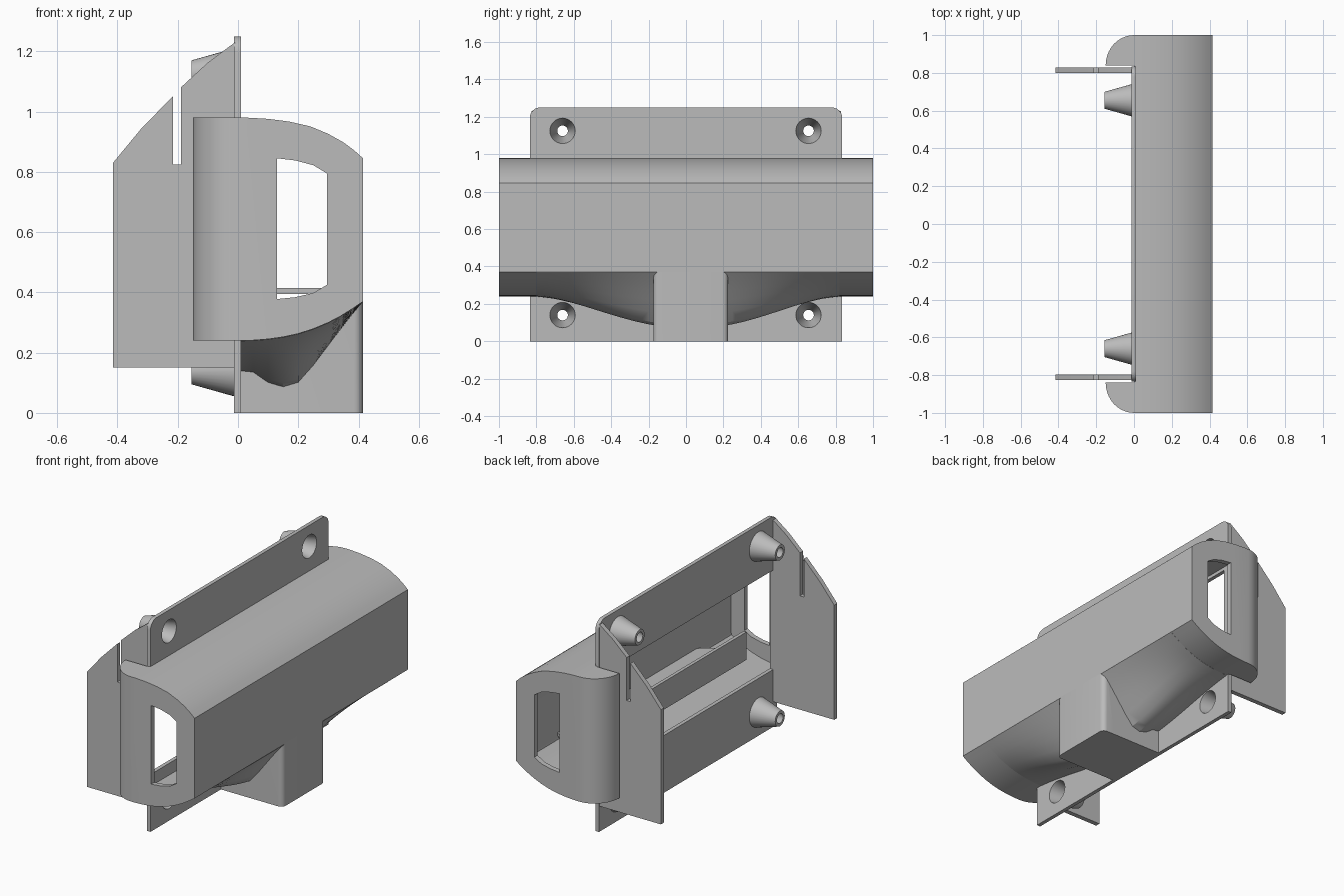
import bpy, bmesh, math
from mathutils import Matrix

if "Cube" in bpy.data.objects:
    bpy.data.objects.remove(bpy.data.objects["Cube"], do_unlink=True)

grey = bpy.data.materials.new("plain grey")
grey.use_nodes = True
grey.diffuse_color = (0.5, 0.5, 0.5, 1)
grey.node_tree.nodes["Principled BSDF"].inputs["Base Color"].default_value = (0.5, 0.5, 0.5, 1)


def finish(name, bm):
    bmesh.ops.recalc_face_normals(bm, faces=bm.faces)
    mesh = bpy.data.meshes.new(name)
    bm.to_mesh(mesh)
    bm.free()
    mesh.materials.append(grey)
    ob = bpy.data.objects.new(name, mesh)
    bpy.context.collection.objects.link(ob)
    return ob


def loft(name, rings):
    """Closed skin through a row of equal rings."""
    bm = bmesh.new()
    rows = [[bm.verts.new(p) for p in ring] for ring in rings]
    n = len(rows[0])
    for a, b in zip(rows, rows[1:]):
        for i in range(n):
            j = (i + 1) % n
            bm.faces.new((a[i], a[j], b[j], b[i]))
    bm.faces.new(rows[0])
    bm.faces.new(rows[-1])
    return finish(name, bm)


def prism(name, pts, axis, lo, hi):
    place = {"x": lambda a, b, t: (t, a, b),
             "y": lambda a, b, t: (a, t, b),
             "z": lambda a, b, t: (a, b, t)}[axis]
    return loft(name, [[place(a, b, t) for a, b in pts] for t in (lo, hi)])


def rect(a0, b0, a1, b1):
    return [(a0, b0), (a1, b0), (a1, b1), (a0, b1)]


def arc(cx, cy, rx, ry, start, end, n=10):
    angles = [math.radians(start + (end - start) * i / n) for i in range(n + 1)]
    return [(cx + rx * math.cos(t), cy + ry * math.sin(t)) for t in angles]


def cone(name, y, z, x0, x1, r0, r1):
    """Tapered cylinder along x, radius r0 at x0 and r1 at x1."""
    bm = bmesh.new()
    bmesh.ops.create_cone(bm, cap_ends=True, segments=32, radius1=r0, radius2=r1, depth=x1 - x0,
                          matrix=Matrix.Translation(((x0 + x1) / 2, y, z)) @ Matrix.Rotation(math.pi / 2, 4, "Y"))
    return finish(name, bm)


def boolean(ob, cutter, operation="DIFFERENCE"):
    mod = ob.modifiers.new("cut", "BOOLEAN")
    mod.operation, mod.solver, mod.object = operation, "EXACT", cutter
    bpy.context.view_layer.objects.active = ob
    bpy.ops.object.modifier_apply(modifier=mod.name)
    bpy.data.objects.remove(cutter, do_unlink=True)


# Section curves of the cover
top_curve = [(0.03, 0.98), (0.1, 0.976), (0.17, 0.967), (0.24, 0.951), (0.3, 0.926),
             (0.35, 0.898), (0.385, 0.872), (0.415, 0.845)]
low_curve = [(0, 0.24), (0.05, 0.241), (0.1, 0.245), (0.15, 0.252), (0.2, 0.263), (0.25, 0.279),
             (0.3, 0.3), (0.34, 0.321), (0.38, 0.346), (0.415, 0.37)]


def cover_volume(name, d):
    """Cover section crossed with its plan, both inset by d."""
    top = [(min(x, 0.415 - d), z - d) for x, z in top_curve]
    low = [(min(x, 0.415 - d), z + d) for x, z in low_curve]
    section = [(-0.3, 0.24 + d)] + low + top[::-1] + [(-0.3, 0.98 - d)]
    curl = arc(0, 0.84, 0.15 - d, 0.16 - d, 90, 180)
    inner = [(-0.15 + d, 0.8), (-0.25, 0.8)] if d else [(0, 0.84)]
    half = [(0.415 - d, 1 - d)] + curl + inner
    plan = half + [(x, -y) for x, y in half[::-1]]
    body = prism(name, section, "y", -1.2, 1.2)
    boolean(body, prism("plan_cutter", plan, "z", -0.5, 1.6), "INTERSECT")
    return body


# Hollow cover with a window in each end
cover = cover_volume("cover", 0)
boolean(cover, cover_volume("cavity_cutter", 0.03))
window = [(0.13, 0.378), (0.19, 0.384), (0.25, 0.398), (0.295, 0.425),
          (0.295, 0.795), (0.25, 0.822), (0.19, 0.838), (0.13, 0.845)]
boolean(cover, prism("window_cutter", window, "y", -1.3, 1.3))

# Mounting plate with rounded top corners and a large opening
outline = ([(-0.835, 0), (0.835, 0)] + arc(0.78, 1.195, 0.055, 0.055, 0, 90, 6)
           + arc(-0.78, 1.195, 0.055, 0.055, 90, 180, 6))
plate = prism("mounting_plate", outline, "x", -0.013, 0.01)
boolean(plate, prism("opening_cutter", rect(-0.8, 0.34, 0.8, 0.93), "x", -0.2, 0.2))

# Conical screw bosses with tapered holes
for side, y in (("front", -0.66), ("back", 0.655)):
    for level, z in (("lower", 0.14), ("upper", 1.125)):
        boss = cone(f"{level}_{side}_boss", y, z, -0.155, -0.013, 0.045, 0.085)
        boolean(boss, cone("hole_cutter", y, z, -0.165, 0.015, 0.026, 0.069))
        boolean(plate, cone("hole_cutter", y, z, -0.165, 0.015, 0.026, 0.069))

# Slotted side tabs
tab = [(-0.415, 0.15), (-0.01, 0.15), (-0.01, 1.23), (-0.1, 1.163), (-0.19, 1.08), (-0.19, 0.825),
       (-0.215, 0.825), (-0.215, 1.052), (-0.32, 0.945), (-0.415, 0.83)]
prism("front_tab", tab, "y", -0.825, -0.797)
prism("back_tab", tab, "y", 0.8, 0.828)

# Foot with rounded outer corners, trimmed to the underside of the cover
foot_plan = ([(0.005, -0.175)] + arc(0.385, -0.145, 0.03, 0.03, -90, 0, 6)
             + arc(0.385, 0.195, 0.03, 0.03, 0, 90, 6) + [(0.005, 0.225)])
foot = prism("foot", foot_plan, "z", 0, 0.6)
under = [(-0.1, 0), (0.5, 0), (0.5, 0.37)] + [(x, z + 0.005) for x, z in low_curve[::-1]] + [(-0.1, 0.245)]
boolean(foot, prism("underside_cutter", under, "y", -0.5, 0.5), "INTERSECT")

# Flared fairings between the cover and the foot
flare = [0.14, 0.135, 0.1, 0.085, 0.1, 0.157, 0.224, 0.277, 0.328, 0.37]
for name, start, end in (("front_fairing", -0.8, -0.16), ("back_fairing", 0.82, 0.21)):
    rings = []
    for i in range(17):
        t = i / 16
        blend = 0.6 * t + 0.4 * t * t * (3 - 2 * t)
        y = start + (end - start) * t
        lower = [(x, y, z + (f - z) * blend - 0.001) for (x, z), f in zip(low_curve, flare)]
        upper = [(x, y, z + 0.01) for x, z in low_curve[::-1]]
        upper[0] = (0.41, y, 0.375)
        rings.append(lower + upper)
    loft(name, rings)

# Inner shelf with an upright lip
shelf = [(0.11, -0.72), (0.3, -0.72), (0.39, -0.65), (0.39, 0.65), (0.3, 0.72), (0.11, 0.72)]
prism("inner_shelf", shelf, "z", 0.395, 0.415)
prism("shelf_lip", rect(0.108, 0.395, 0.128, 0.56), "y", -0.72, 0.72)

# Smooth curved faces, keep hard edges
for ob in bpy.context.collection.objects:
    if ob.type == "MESH" and grey.name in ob.data.materials:
        bpy.ops.object.select_all(action="DESELECT")
        ob.select_set(True)
        bpy.context.view_layer.objects.active = ob
        bpy.ops.object.shade_smooth_by_angle(angle=math.radians(30))
